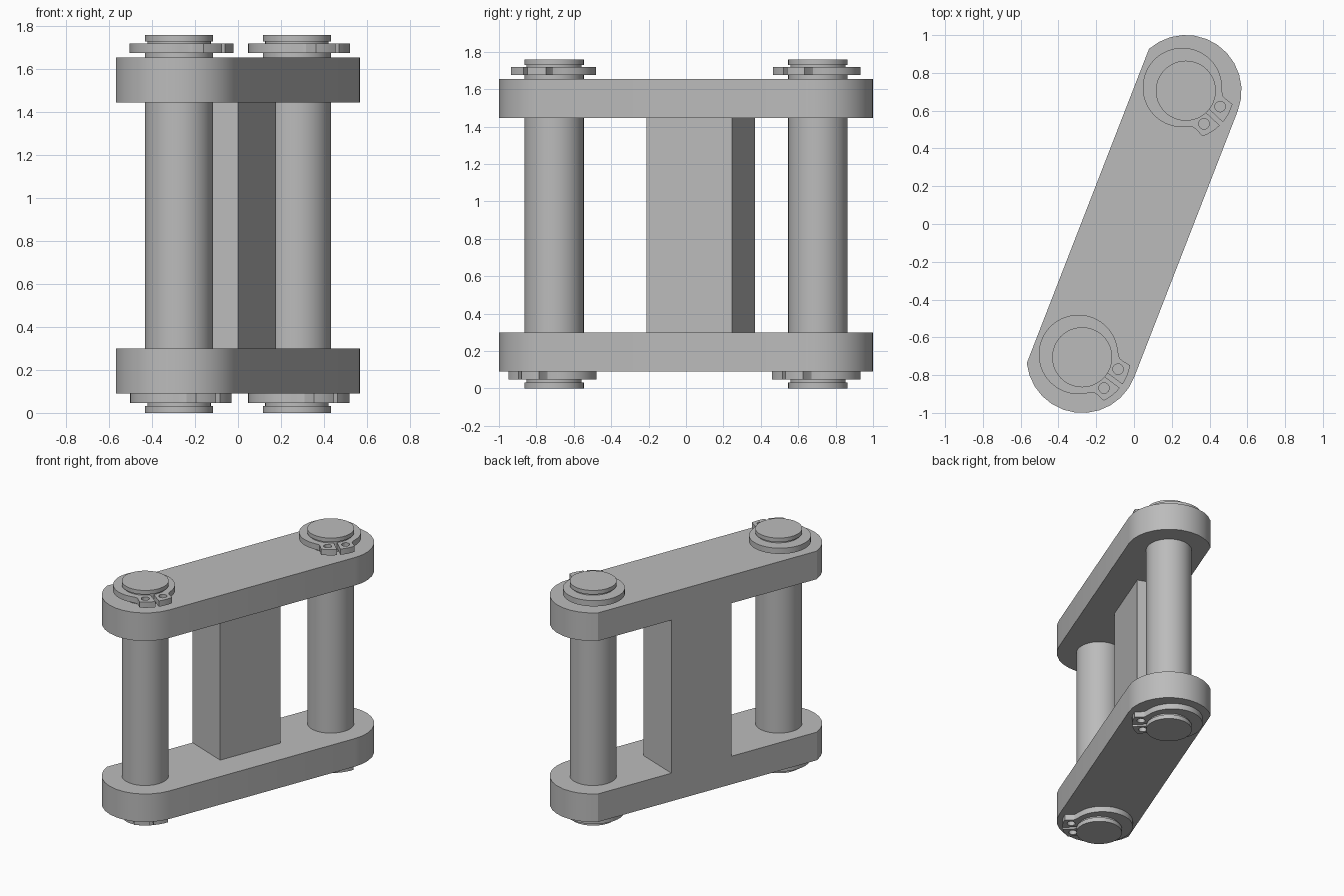
import bpy, bmesh
from math import sin, cos, radians, sqrt, acos, pi
from mathutils import Matrix, Vector

old = bpy.data.objects.get("Cube")
if old:
    bpy.data.objects.remove(old, do_unlink=True)

GREY = (0.5, 0.5, 0.5, 1)
steel = bpy.data.materials.new("grey_steel")
steel.diffuse_color = GREY
steel.use_nodes = True
steel.node_tree.nodes["Principled BSDF"].inputs["Base Color"].default_value = GREY

TILT = radians(-21.25)        # the link lies diagonally in plan
HALF = 0.757                  # half the pin spacing
END_R, CUT = 0.295, 0.262     # round end radius, flat side offset
PIN_R, GROOVE_R = 0.159, 0.148
TURN = Matrix.Rotation(TILT, 4, 'Z')


def polar(r, a):
    return (r * cos(a), r * sin(a))


def arc(r, a0, a1, n):
    return [polar(r, a0 + (a1 - a0) * i / n) for i in range(n + 1)]


def finish(name, bm, matrix):
    bmesh.ops.recalc_face_normals(bm, faces=bm.faces)
    bm.transform(matrix)
    mesh = bpy.data.meshes.new(name)
    bm.to_mesh(mesh)
    bm.free()
    mesh.materials.append(steel)
    ob = bpy.data.objects.new(name, mesh)
    bpy.context.collection.objects.link(ob)
    bpy.ops.object.select_all(action='DESELECT')
    ob.select_set(True)
    bpy.context.view_layer.objects.active = ob
    bpy.ops.object.shade_smooth_by_angle(angle=radians(20))
    return ob


def extrude(name, loops, z0, z1, matrix):
    """Fill an outline with optional holes and extrude it upward."""
    bm = bmesh.new()
    edges = []
    for loop in loops:
        vs = [bm.verts.new((x, y, z0)) for x, y in loop]
        edges += [bm.edges.new((vs[i - 1], vs[i])) for i in range(len(vs))]
    bmesh.ops.triangle_fill(bm, edges=edges, use_beauty=True, normal=(0, 0, 1))
    ext = bmesh.ops.extrude_face_region(bm, geom=bm.faces[:], use_keep_orig=True)
    top = [g for g in ext["geom"] if isinstance(g, bmesh.types.BMVert)]
    bmesh.ops.translate(bm, verts=top, vec=(0, 0, z1 - z0))
    return finish(name, bm, matrix)


# Side plates: rounded ends, one side trimmed flat
end_angle = pi - acos(CUT / END_R)
back_end = [(x, y + HALF) for x, y in arc(END_R, 0, end_angle, 12)]
front_end = [(x, -y) for x, y in reversed(back_end)]
outline = back_end + front_end
extrude("lower_plate", [outline], 0.09, 0.30, TURN)
extrude("upper_plate", [outline], 1.445, 1.655, TURN)

# Web block joining the plates, flush with the flat side
x0, x1, y0, y1 = -CUT, 0.076, -0.196, 0.294
extrude("web_block", [[(x0, y0), (x1, y0), (x1, y1), (x0, y1)]], 0.30, 1.445, TURN)


# Pins: turned profile with a retaining groove near each end
def pin(name, matrix):
    profile = [(0, 0), (PIN_R, 0), (PIN_R, 0.032), (GROOVE_R, 0.032),
               (GROOVE_R, 0.09), (PIN_R, 0.09), (PIN_R, 1.675), (GROOVE_R, 1.675),
               (GROOVE_R, 1.73), (PIN_R, 1.73), (PIN_R, 1.76), (0, 1.76)]
    bm = bmesh.new()
    vs = [bm.verts.new((r, 0, z)) for r, z in profile]
    es = [bm.edges.new(p) for p in zip(vs, vs[1:])]
    bmesh.ops.spin(bm, geom=vs + es, cent=(0, 0, 0), axis=(0, 0, 1),
                   angle=2 * pi, steps=48, use_merge=True)
    bmesh.ops.remove_doubles(bm, verts=bm.verts, dist=0.0001)
    finish(name, bm, matrix)


# Retaining rings: eccentric band with two drilled lugs, opening toward +x
def ring(name, z, matrix):
    slot, lug_r, ecc, band_r = 0.012, 0.257, 0.025, 0.21
    half = arc(lug_r, slot / lug_r, radians(27), 4)
    half += [polar(0.215, radians(31.5)), polar(0.198, radians(35)),
             polar(0.193, radians(40))]
    half += [(x - ecc, y) for x, y in arc(band_r, radians(46), pi, 20)]
    outer = half + [(x, -y) for x, y in reversed(half[:-1])]
    gap = slot / GROOVE_R
    inner = arc(GROOVE_R, 2 * pi - gap, gap, 40)
    holes = [[(x + 0.19, y + s * 0.0625) for x, y in arc(0.028, 0, 2 * pi, 16)[:-1]]
             for s in (-1, 1)]
    extrude(name, [outer + inner] + holes, z, z + 0.043, matrix)


for side, sign, top_angle in (("front", -1, -36.5), ("back", 1, -43)):
    centre = TURN @ Vector((0, sign * HALF, 0))
    place = Matrix.Translation(centre)
    pin(side + "_pin", place)
    for level, z, angle in (("upper", 1.676, top_angle), ("lower", 0.047, -45)):
        ring(f"{side}_{level}_ring", z,
             place @ Matrix.Rotation(radians(angle), 4, 'Z'))
